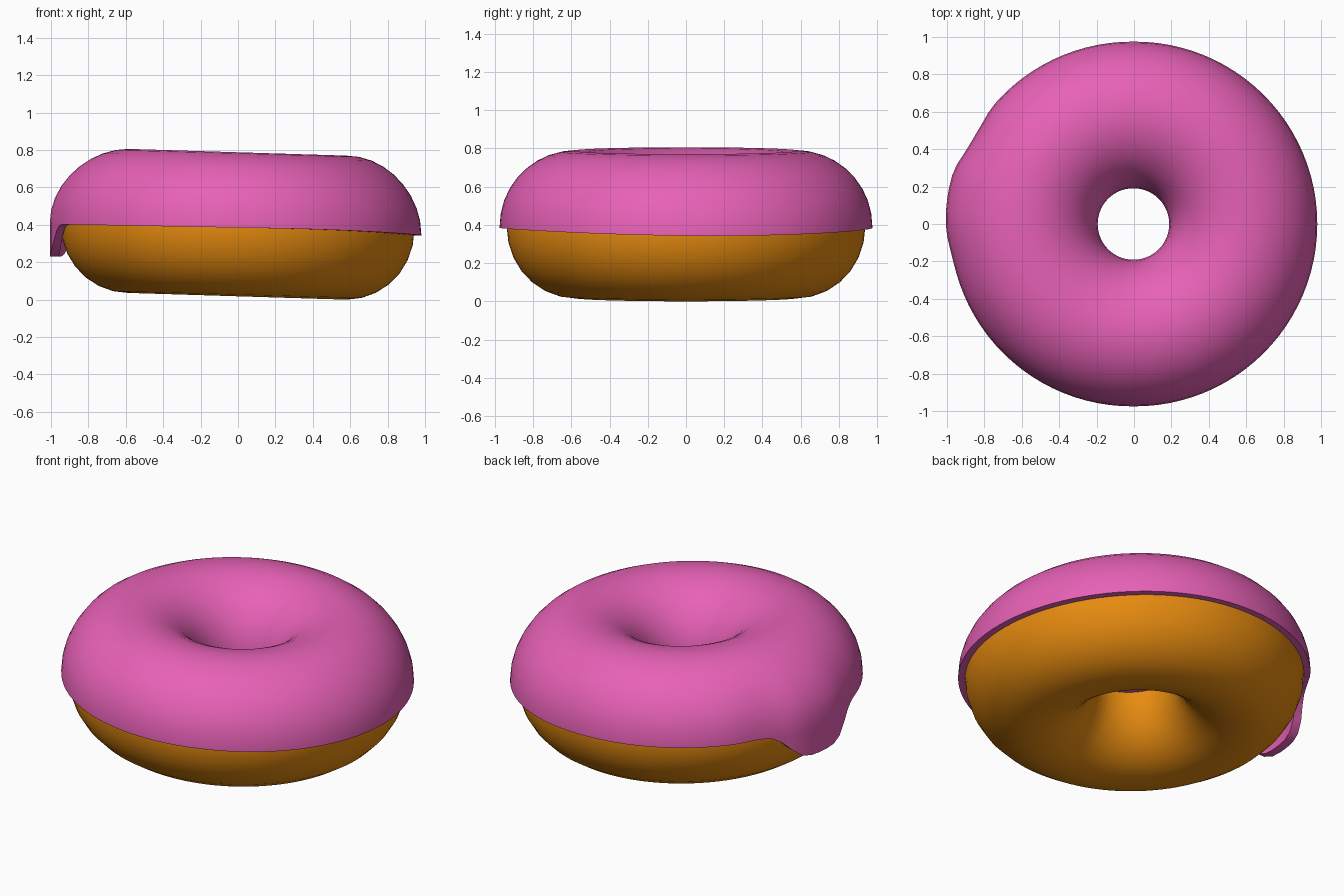
import bpy, bmesh
from math import sin, cos, pi, exp, radians

if "Cube" in bpy.data.objects:
    bpy.data.objects.remove(bpy.data.objects["Cube"])

R, ZC = 0.583, 0.39          # ring radius and mid height
SEG = 96


def lift(a):
    """Slight tilt of the ring: left side up, right side down."""
    return -0.018 * cos(a)


def bell(a, centre, width):
    d = (a - radians(centre)) / radians(width)
    return exp(-d ** 4)


def dough_section(a):
    n = 28
    grow = 0.008 * abs(cos(a))
    return [(R + (0.355 + grow) * cos(2 * pi * i / n),
             ZC + lift(a) + 0.372 * sin(2 * pi * i / n)) for i in range(n)]


def icing_section(a):
    drip = bell(a, 174, 15)
    bump = 0.022 * bell(a, 172, 15) - 0.012 * bell(a, 152, 9)
    drop = 0.008 + 0.172 * drip
    sag = 0.025 * max(0, cos(a - 0.2)) ** 2
    grow = 0.008 * abs(cos(a))
    n, rows = 18, 4
    z0 = ZC + lift(a) + 0.003

    def shell(radial, vertical, push):
        # hanging lip, then the arc from outer rim over the top into the hole
        pts = [(R + radial + grow + push, z0 - sag - drop * (rows - k) / rows)
               for k in range(rows)]
        for i in range(n + 1):
            p = pi * i / n
            w = max(0, cos(p)) ** 2
            pts.append((R + (radial + (grow + push) * w) * cos(p),
                        z0 + vertical * sin(p) - sag * w))
        return pts

    outer = shell(0.392, 0.395, bump)
    inner = shell(0.352, 0.36, bump * 0.5)
    return outer + inner[::-1]


def ring(name, section, colour):
    bm = bmesh.new()
    loops = []
    for s in range(SEG):
        a = 2 * pi * s / SEG
        loops.append([bm.verts.new((r * cos(a) - 0.003, r * sin(a), z))
                      for r, z in section(a)])
    for s in range(SEG):
        p, q = loops[s], loops[(s + 1) % SEG]
        for i in range(len(p)):
            j = (i + 1) % len(p)
            bm.faces.new((p[i], q[i], q[j], p[j]))
    bmesh.ops.recalc_face_normals(bm, faces=bm.faces)
    me = bpy.data.meshes.new(name)
    bm.to_mesh(me)
    bm.free()
    ob = bpy.data.objects.new(name, me)
    bpy.context.collection.objects.link(ob)
    mat = bpy.data.materials.new(name + "_colour")
    mat.diffuse_color = colour
    mat.use_nodes = True
    mat.node_tree.nodes["Principled BSDF"].inputs["Base Color"].default_value = mat.diffuse_color
    me.materials.append(mat)
    bpy.ops.object.select_all(action='DESELECT')
    ob.select_set(True)
    bpy.context.view_layer.objects.active = ob
    bpy.ops.object.shade_smooth_by_angle(angle=radians(50))
    return ob


# Baked ring and the glaze shell with one drip on the left
ring("dough", dough_section, (0.8, 0.26, 0.005, 1))
ring("icing", icing_section, (0.8, 0.12, 0.47, 1))
